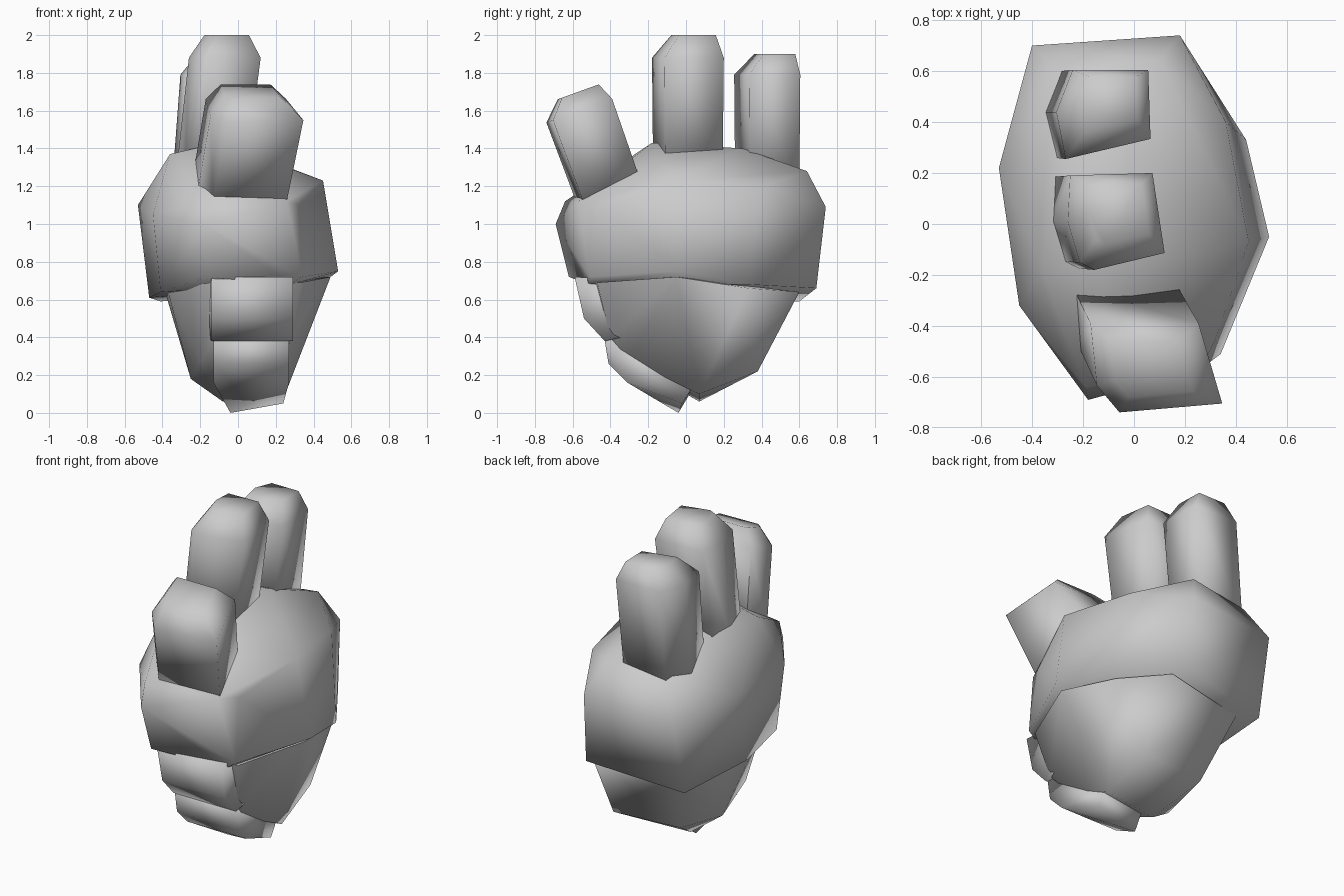
import bpy, bmesh, math
from mathutils import Vector

cube = bpy.data.objects.get("Cube")
if cube:
    bpy.data.objects.remove(cube, do_unlink=True)

stone = bpy.data.materials.new("stone_grey")
stone.use_nodes = True
GREY = (0.6, 0.6, 0.6, 1)
stone.diffuse_color = GREY
stone.node_tree.nodes["Principled BSDF"].inputs["Base Color"].default_value = GREY


def finish(name, bm):
    bmesh.ops.recalc_face_normals(bm, faces=bm.faces)
    mesh = bpy.data.meshes.new(name)
    bm.to_mesh(mesh)
    bm.free()
    obj = bpy.data.objects.new(name, mesh)
    bpy.context.collection.objects.link(obj)
    mesh.materials.append(stone)
    bpy.ops.object.select_all(action="DESELECT")
    obj.select_set(True)
    bpy.context.view_layer.objects.active = obj
    bpy.ops.object.shade_smooth_by_angle(angle=math.radians(95))


def chunk(name, points):
    """Faceted rock: the convex hull of a few corner points."""
    bm = bmesh.new()
    for p in points:
        bm.verts.new(p)
    out = bmesh.ops.convex_hull(bm, input=bm.verts)
    loose = {g for g in out["geom_interior"] + out["geom_unused"]
             if isinstance(g, bmesh.types.BMVert)}
    bmesh.ops.delete(bm, geom=list(loose), context="VERTS")
    bmesh.ops.dissolve_limit(bm, angle_limit=math.radians(3),
                             verts=bm.verts, edges=bm.edges)
    finish(name, bm)


# Finger cross-sections: skewed, cut at a front corner, and ridged at the side
SKEWED = [(-1.24, 1), (0.78, 1), (1.22, -0.8), (-0.7, -1), (-1.12, -0.4)]
CUT = [(-0.95, 0.95), (0.75, 1), (1, -0.65), (-0.45, -1), (-0.75, -0.85), (-1, 0)]
RIDGED = [(-0.65, 1), (0.95, 1), (1, -0.55), (-0.8, -1), (-1, 0.05)]


def finger(name, section, base, shoulder, tip, half_x, half_y, cap):
    base, shoulder, tip = Vector(base), Vector(shoulder), Vector(tip)
    side = Vector((1, 0, 0))
    back = (shoulder - base).cross(side).normalized()
    bm = bmesh.new()
    rings = []
    for centre, scale in ((base, 0.97), (shoulder, 1), (tip, cap)):
        rings.append([bm.verts.new(centre + side * u * half_x * scale
                                   + back * v * half_y * scale) for u, v in section])
    for low, high in zip(rings, rings[1:]):
        for i in range(len(section)):
            j = (i + 1) % len(section)
            bm.faces.new((low[i], low[j], high[j], high[i]))
    bm.faces.new(rings[0])
    bm.faces.new(rings[-1])
    finish(name, bm)


# Knuckle block
chunk("knuckle_block", [
    # top
    (-0.36, -0.18, 1.37), (-0.1, -0.18, 1.43), (-0.28, 0.3, 1.38), (0, 0.3, 1.4),
    (0.2, -0.15, 1.31), (-0.3, 0.6, 1.25), (0.1, 0.64, 1.28),
    # left side ridges
    (0.36, 0.4, 1.2), (0.45, -0.07, 1.23), (0.32, -0.45, 1.1),
    (0.44, 0.33, 0.68), (0.53, -0.05, 0.75), (0.34, -0.51, 0.72),
    # front
    (-0.18, -0.69, 1.0), (-0.19, -0.64, 1.12), (0.26, -0.57, 1.12),
    (-0.16, -0.62, 0.72), (0.28, -0.52, 0.68),
    # right side
    (-0.45, -0.32, 1.05), (-0.53, 0.22, 1.1), (-0.4, 0.7, 1.06),
    (-0.41, -0.3, 0.64), (-0.47, 0.08, 0.61), (-0.41, 0.6, 0.59),
    # back
    (0.18, 0.74, 1.09), (0.2, 0.69, 0.66)])

# Tapering heel of the palm, flush with the block on its left side
chunk("palm_heel", [
    (-0.31, 0.52, 0.6), (0.22, 0.6, 0.64), (0.41, 0.33, 0.66), (0.49, -0.05, 0.72),
    (0.33, -0.47, 0.69), (-0.15, -0.54, 0.69), (-0.38, 0.1, 0.62), (-0.37, -0.2, 0.64),
    (-0.2, 0.34, 0.22), (0.23, 0.38, 0.22), (-0.25, 0, 0.18), (-0.08, 0.07, 0.06),
    (0.25, 0.07, 0.1), (-0.2, -0.3, 0.27), (0.25, -0.3, 0.28),
    (-0.12, -0.42, 0.4), (0.28, -0.4, 0.4)])


def span(profile, right, left):
    """Corners of a side profile (y, z) spread across the width."""
    return [(x, y, z) for y, z in profile for x in (right, left)]


# Thumb: knuckle bump blending back into the palm, and folded tip
chunk("thumb_knuckle",
      span([(-0.54, 0.64), (-0.54, 0.5), (-0.43, 0.38), (-0.59, 0.72)], -0.14, 0.29)
      + span([(-0.25, 0.42), (-0.25, 0.7)], -0.17, 0.29))
chunk("thumb_tip",
      span([(-0.43, 0.38), (-0.41, 0.26), (-0.31, 0.16)], -0.13, 0.27)
      + span([(-0.36, 0.42), (-0.26, 0.28)], -0.1, 0.25)
      + [(-0.04, -0.04, 0), (0.24, -0.02, 0.05), (-0.04, 0.02, 0.1), (0.24, 0.03, 0.13)])

# Fingers
finger("index_finger", SKEWED, (0.01, -0.41, 1.17), (0.09, -0.565, 1.6),
       (0.07, -0.57, 1.7), 0.21, 0.185, 0.62)
finger("middle_finger", CUT, (-0.14, 0.01, 1.3), (-0.07, 0.01, 1.88), (-0.06, 0.04, 2.0),
       0.19, 0.19, 0.62)
finger("back_finger", RIDGED, (-0.17, 0.43, 1.2), (-0.12, 0.43, 1.79), (-0.1, 0.47, 1.9),
       0.185, 0.175, 0.62)
